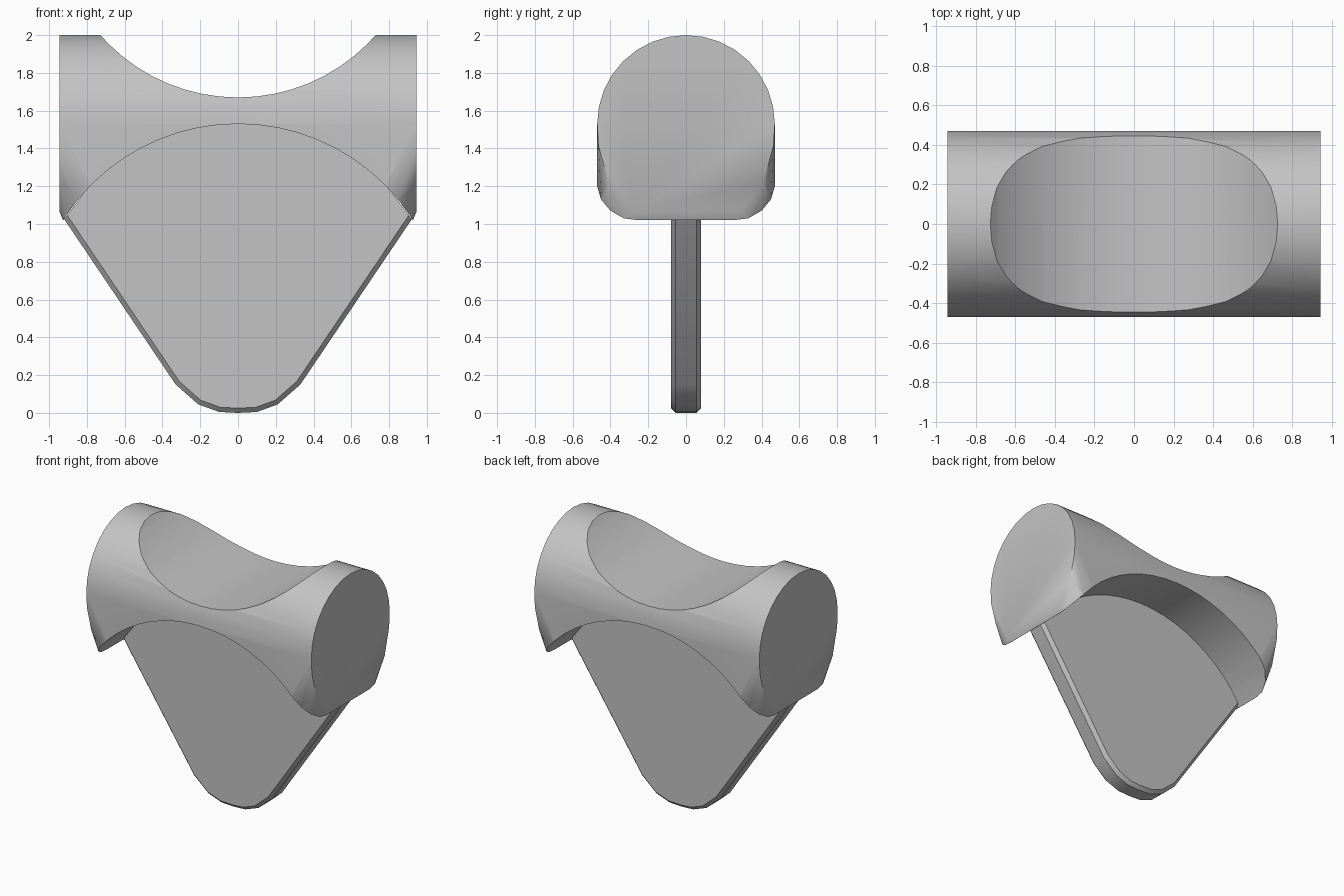
import bpy, bmesh
from math import sin, cos, pi, radians, sqrt

if "Cube" in bpy.data.objects:
    bpy.data.objects.remove(bpy.data.objects["Cube"], do_unlink=True)

grey = bpy.data.materials.new("plain grey")
colour = (0.55, 0.55, 0.55, 1)
grey.diffuse_color = colour
grey.use_nodes = True
grey.node_tree.nodes["Principled BSDF"].inputs["Base Color"].default_value = colour

END, RADIUS, AXIS = 0.945, 0.47, 1.53
ARCH_R, ARCH_Z = 1.096, 0.434
DIP_R, DIP_Z = 0.97, 2.64


def make_object(name, bm):
    bmesh.ops.recalc_face_normals(bm, faces=bm.faces)
    mesh = bpy.data.meshes.new(name)
    bm.to_mesh(mesh)
    bm.free()
    mesh.materials.append(grey)
    obj = bpy.data.objects.new(name, mesh)
    bpy.context.collection.objects.link(obj)
    return obj


def activate(obj):
    bpy.ops.object.select_all(action='DESELECT')
    obj.select_set(True)
    bpy.context.view_layer.objects.active = obj


def cut_cylinder(obj, radius, z):
    """Subtract a cylinder lying along y."""
    bpy.ops.mesh.primitive_cylinder_add(vertices=64, radius=radius, depth=3,
                                        location=(0, 0, z), rotation=(pi / 2, 0, 0))
    cutter = bpy.context.object
    cutter.name = "cutter"
    cutter.hide_render = True
    cutter.data.materials.append(grey)
    activate(obj)
    mod = obj.modifiers.new("cut", 'BOOLEAN')
    mod.operation, mod.solver, mod.object = 'DIFFERENCE', 'EXACT', cutter
    bpy.ops.object.modifier_apply(modifier=mod.name)
    bpy.data.objects.remove(cutter, do_unlink=True)


def smooth(obj, degrees):
    activate(obj)
    bpy.ops.object.shade_smooth_by_angle(angle=radians(degrees))


# Saddle body: round-topped bar whose lower corners swell out from the ends
points = [(END, RADIUS * cos(a), AXIS + RADIUS * sin(a))
          for a in [pi / 2 * i / 8 for i in range(9)]]
points += [(END, y, z) for y, z in ((0.463, 1.415), (0.41, 1.22), (0.288, 1.065))]
for y, z in ((0.47, 1.2), (0.45, 1.13), (0.40, 1.07), (0.33, 1.03), (0.25, 1.02)):
    points.append((sqrt(ARCH_R ** 2 - (z - ARCH_Z) ** 2), y, z))
bm = bmesh.new()
for x, y, z in points:
    for sx in (-1, 1):
        for sy in (-1, 1):
            bm.verts.new((sx * x, sy * y, z))
bmesh.ops.remove_doubles(bm, verts=bm.verts, dist=0.0005)
hull = bmesh.ops.convex_hull(bm, input=bm.verts)
loose = {g for g in hull["geom_interior"] + hull["geom_unused"]
         if isinstance(g, bmesh.types.BMVert)}
bmesh.ops.delete(bm, geom=list(loose), context='VERTS')
bmesh.ops.dissolve_limit(bm, angle_limit=0.01, verts=bm.verts, edges=bm.edges)
body = make_object("saddle_body", bm)

# Hollows across the top and the underside
cut_cylinder(body, DIP_R, DIP_Z)
cut_cylinder(body, ARCH_R, ARCH_Z)
smooth(body, 32)

# Tapering web plate under the saddle, with bevelled edges and a rounded tip
right = [(0.10, 0.005), (0.21, 0.045), (0.33, 0.15), (0.92, 1.025)]
right += [(x, ARCH_Z + sqrt((ARCH_R + 0.015) ** 2 - x * x)) for x in (0.75, 0.5, 0.25)]
outline = [(0, 0)] + right + [(0, 1.55)] + [(-x, z) for x, z in reversed(right)]
bm = bmesh.new()
face = bm.faces.new([bm.verts.new((x, -0.08, z)) for x, z in outline])
new = bmesh.ops.extrude_face_region(bm, geom=[face])["geom"]
bmesh.ops.translate(bm, vec=(0, 0.16, 0),
                    verts=[v for v in new if isinstance(v, bmesh.types.BMVert)])
rims = [e for e in bm.edges
        if abs(e.verts[0].co.y - e.verts[1].co.y) < 0.01
        and min(v.co.z for v in e.verts) < 1.0]
bmesh.ops.bevel(bm, geom=rims, offset=0.025, segments=1, affect='EDGES')
web = make_object("web_plate", bm)
smooth(web, 30)
